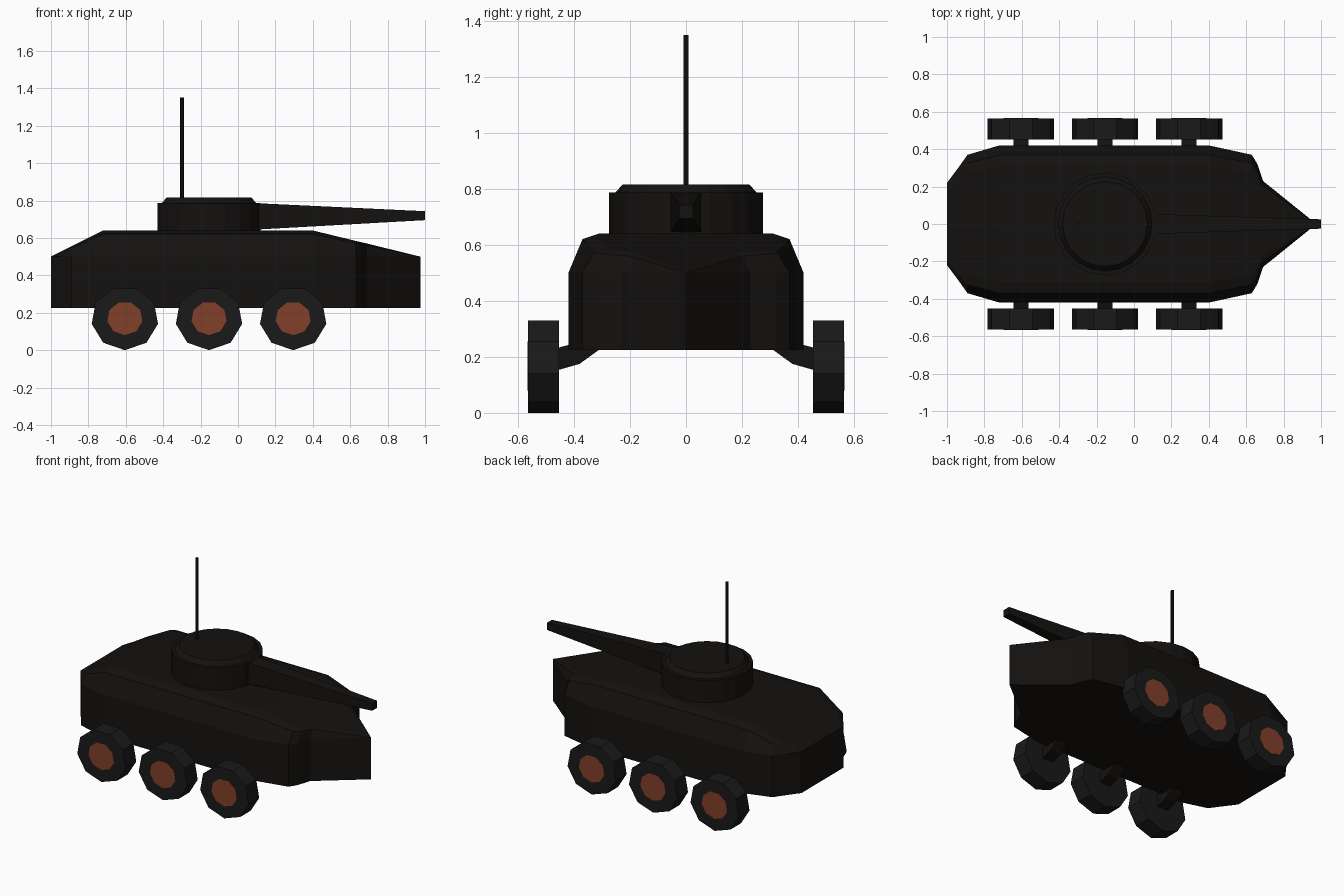
import bpy, bmesh
from math import sin, cos, radians, tau

if "Cube" in bpy.data.objects:
    bpy.data.objects.remove(bpy.data.objects["Cube"])


def material(name, rgb):
    m = bpy.data.materials.new(name)
    m.diffuse_color = (*rgb, 1)
    m.use_nodes = True
    m.node_tree.nodes["Principled BSDF"].inputs["Base Color"].default_value = m.diffuse_color
    return m


PAINT = material("dark_paint", (0.007, 0.006, 0.005))
RUBBER = material("rubber", (0.010, 0.010, 0.010))
RUST = material("rust_hub", (0.22, 0.05, 0.022))


def loft(name, rings, mat):
    """Skin a list of equal-length point rings and cap both ends."""
    bm = bmesh.new()
    rows = [[bm.verts.new(p) for p in ring] for ring in rings]
    n = len(rows[0])
    for a, b in zip(rows, rows[1:]):
        for i in range(n):
            j = (i + 1) % n
            bm.faces.new((a[i], a[j], b[j], b[i]))
    bm.faces.new(rows[0])
    bm.faces.new(rows[-1])
    bmesh.ops.remove_doubles(bm, verts=bm.verts, dist=1e-4)
    bmesh.ops.recalc_face_normals(bm, faces=bm.faces)
    me = bpy.data.meshes.new(name)
    bm.to_mesh(me)
    bm.free()
    me.materials.append(mat)
    ob = bpy.data.objects.new(name, me)
    bpy.context.collection.objects.link(ob)
    return ob


def circle_z(x, y, z, r, n):
    return [(x + r * cos(tau * i / n), y + r * sin(tau * i / n), z) for i in range(n)]


def circle_y(x, y, z, rx, rz, n=9):
    # odd polygon standing on one corner
    return [(x + rx * cos(tau * i / n - tau / 4), y, z + rz * sin(tau * i / n - tau / 4))
            for i in range(n)]


# Hull: cross-sections along x as (x, half width, crown height above the side wall)
def hull_section(x, w, h):
    half = [(w, 0.225), (w, 0.50), (0.88 * w, 0.5 + 0.86 * h), (0.74 * w, 0.5 + h)]
    return [(x, y, z) for y, z in half] + [(x, -y, z) for y, z in reversed(half)]


stations = [(-1.0, 0.22, 0), (-0.94, 0.30, 0.03), (-0.89, 0.37, 0.055),
            (-0.72, 0.42, 0.14), (0.40, 0.42, 0.14), (0.63, 0.37, 0.084),
            (0.66, 0.32, 0.077), (0.69, 0.23, 0.07), (0.975, 0, 0)]
loft("hull", [hull_section(*s) for s in stations], PAINT)

# Turret with stepped, bevelled roof
TX = -0.155
loft("turret", [circle_z(TX, 0, z, r, 20) for z, r in
                [(0.62, 0.275), (0.787, 0.275), (0.787, 0.252), (0.815, 0.227)]], PAINT)


# Tapered square gun barrel
def barrel_section(x, z, hy, hz):
    return [(x, hy, z - hz), (x, hy, z + hz), (x, -hy, z + hz), (x, -hy, z - hz)]


loft("gun_barrel", [barrel_section(0.05, 0.715, 0.055, 0.073),
                    barrel_section(1.0, 0.719, 0.025, 0.024)], PAINT)

# Antenna
loft("antenna", [circle_z(-0.30, 0, z, 0.01, 6) for z in (0.80, 1.35)], PAINT)

# Wheels, hubs and bent suspension arms on both sides
arm = [(0.30, 0.235), (0.315, 0.222), (0.38, 0.175), (0.46, 0.152), (0.46, 0.232), (0.41, 0.245)]
for s, side in ((-1, "front"), (1, "back")):
    for k, x in enumerate((-0.605, -0.155, 0.295), 1):
        loft(f"{side}_wheel_{k}",
             [circle_y(x, s * y, 0.17, 0.18, 0.17) for y in (0.453, 0.564)], RUBBER)
        loft(f"{side}_hub_{k}",
             [circle_y(x, s * y, 0.17, 0.095, 0.09) for y in (0.54, 0.566)], RUST)
        loft(f"{side}_axle_arm_{k}",
             [[(x + dx, s * y, z) for y, z in arm] for dx in (-0.04, 0.04)], PAINT)
